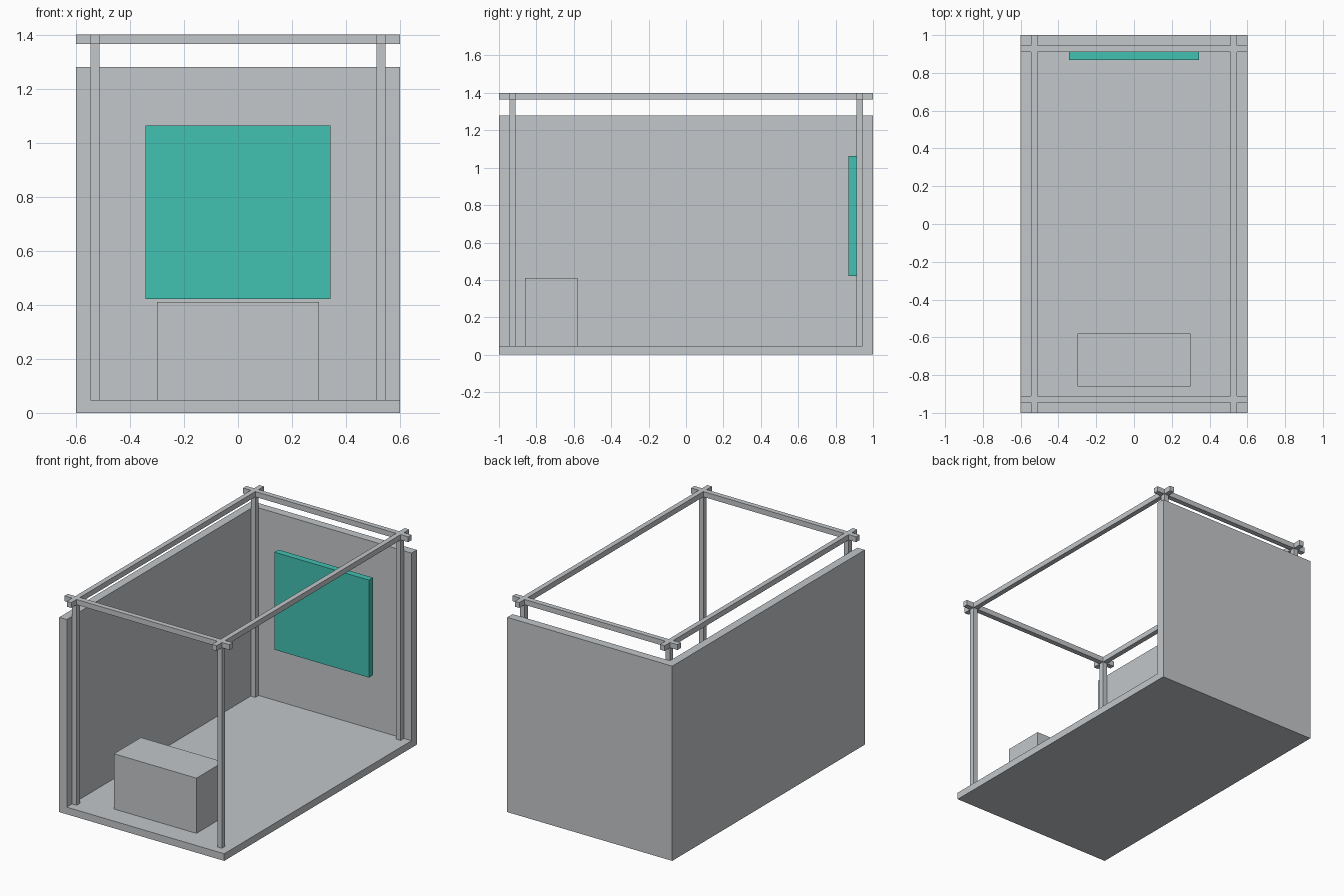
import bpy

cube = bpy.data.objects.get("Cube")
if cube:
    bpy.data.objects.remove(cube, do_unlink=True)


def make_material(name, color):
    mat = bpy.data.materials.new(name)
    mat.use_nodes = True
    mat.diffuse_color = color
    mat.node_tree.nodes["Principled BSDF"].inputs["Base Color"].default_value = color
    return mat


GREY = make_material("light grey", (0.546, 0.571, 0.591, 1))
TEAL = make_material("teal", (0.054, 0.533, 0.445, 1))


def box(name, x, y, z, mat=GREY):
    """Box spanning the (low, high) range given on each axis."""
    bpy.ops.mesh.primitive_cube_add(size=1, location=[(a + b) / 2 for a, b in (x, y, z)])
    obj = bpy.context.object
    obj.name = name
    obj.scale = [b - a for a, b in (x, y, z)]
    bpy.ops.object.transform_apply(location=False, rotation=False, scale=True)
    obj.data.materials.append(mat)
    return obj


def span(sign, inner, outer):
    """Range on the positive or negative side of an axis."""
    return (inner, outer) if sign > 0 else (-outer, -inner)


W, L = 0.6, 1.0                # half width and half length
FLOOR, WALL, TOP = 0.047, 1.28, 1.4
RAIL = 1.365                   # underside of the rails
PX, PY = (0.512, 0.545), (0.911, 0.945)   # post extents

# Floor and the two walls
box("floor", (-PX[1], W), (-L, PY[1]), (0, FLOOR))
box("side_wall", (-W, -PX[1]), (-L, PY[1]), (0, WALL))
box("back_wall", (-W, W), (PY[1], L), (0, WALL))

# Corner posts
for sx, side in ((1, "left"), (-1, "right")):
    for sy, end in ((1, "back"), (-1, "front")):
        box(f"{end}_{side}_post", span(sx, *PX), span(sy, *PY), (FLOOR, RAIL))

# Top rails, crossing beyond the posts
for sx, side in ((1, "left"), (-1, "right")):
    box(f"{side}_rail", span(sx, *PX), (-L, L), (RAIL, TOP))
for sy, end in ((1, "back"), (-1, "front")):
    box(f"{end}_rail", (-W, W), span(sy, *PY), (RAIL, TOP))

# Counter and wall screen
box("counter", (-0.3, 0.3), (-0.86, -0.58), (FLOOR, 0.41))
box("screen", (-0.343, 0.343), (0.869, 0.911), (0.422, 1.063), TEAL)
